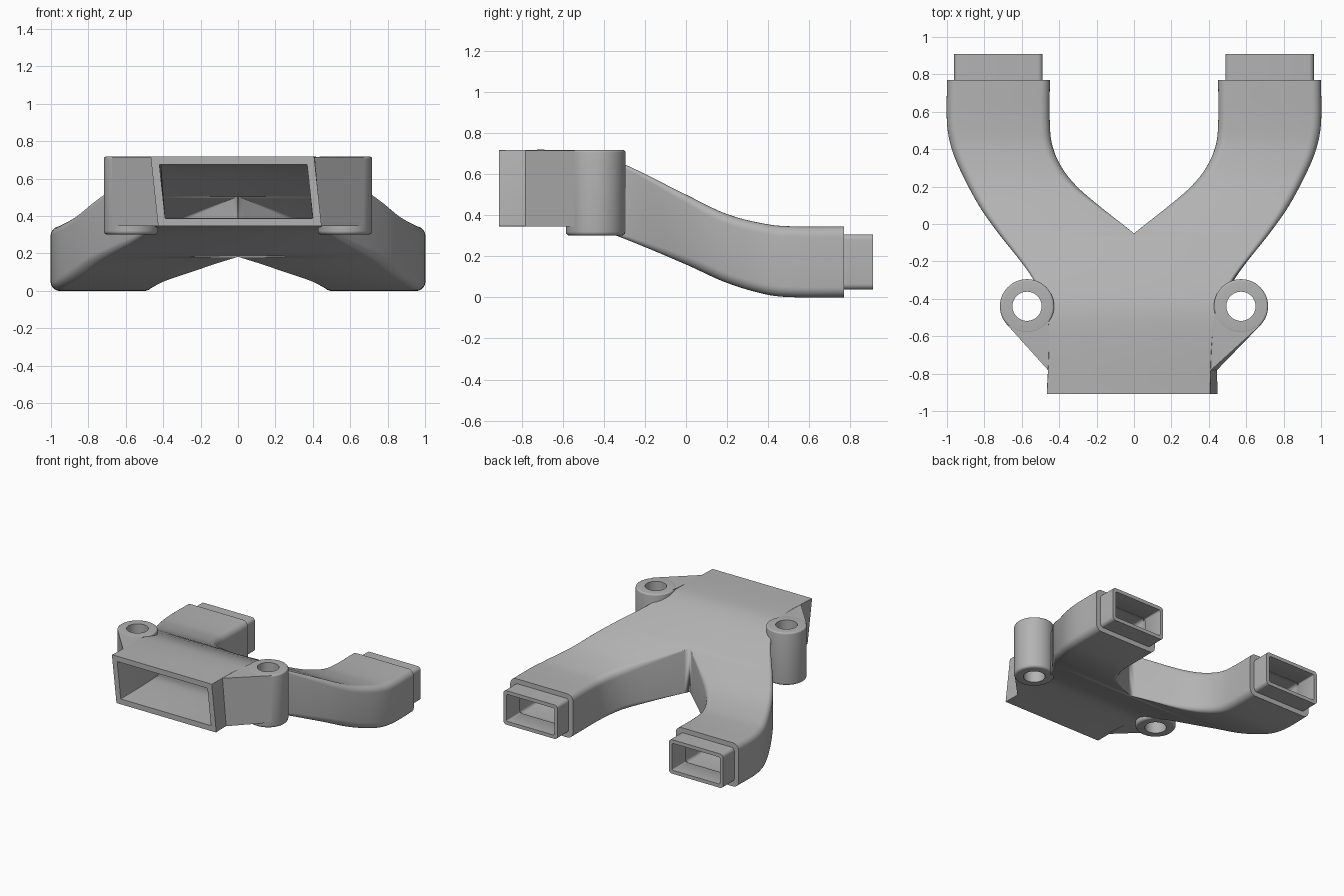
import bpy
import bmesh
import math

cube = bpy.data.objects.get("Cube")
if cube:
    bpy.data.objects.remove(cube, do_unlink=True)

grey = bpy.data.materials.new("plain_grey")
grey.use_nodes = True
COLOUR = (0.45, 0.45, 0.45, 1)
grey.diffuse_color = COLOUR
grey.node_tree.nodes["Principled BSDF"].inputs["Base Color"].default_value = COLOUR


def curve(*pts):
    """Smooth function through (position, value) points."""
    def slope(i):
        a, b = pts[max(i - 1, 0)], pts[min(i + 1, len(pts) - 1)]
        return (b[1] - a[1]) / (b[0] - a[0])

    def value(y):
        y = min(max(y, pts[0][0]), pts[-1][0])
        i = next(k for k in range(len(pts) - 1) if y <= pts[k + 1][0])
        (y0, v0), (y1, v1) = pts[i], pts[i + 1]
        h = y1 - y0
        t = (y - y0) / h
        return (v0 * (2 * t**3 - 3 * t**2 + 1) + v1 * (3 * t**2 - 2 * t**3)
                + h * slope(i) * (t**3 - 2 * t**2 + t) + h * slope(i + 1) * (t**3 - t**2))
    return value


# Plan edges and heights of the duct along its length
outer = curve((-.91, .437), (-.62, .437), (-.45, .46), (-.28, .545), (-.05, .725),
              (.1, .83), (.3, .935), (.42, .98), (.54, 1), (.77, 1), (.91, 1))
inner = curve((-.15, -.12), (-.05, 0), (.1, .19), (.2, .305), (.3, .385),
              (.42, .437), (.54, .45), (.77, .45), (.91, .45))
top = curve((-.91, .717), (-.6, .717), (-.45, .702), (-.3, .648), (0, .5),
            (.2, .405), (.4, .355), (.54, .345), (.77, .345), (.91, .345))
bottom = curve((-.91, .345), (-.6, .345), (-.45, .335), (-.3, .285), (0, .16),
               (.2, .07), (.4, .012), (.54, 0), (.77, 0), (.91, 0))
FRONT, CROTCH, IN_CROTCH, SHOULDER, END = -.91, -.05, -.092, .77, .91
WALL = .042


def ramp(y, a, b):
    return min(max((y - a) / (b - a), 0), 1)


def lean(x, y, z):
    """The inlet leans sideways, fading out before the fork."""
    s = 1 - ramp(y, FRONT, -.15)
    return x + s * (.01 - .04 * (z - .345) / .372)


def span(a, b, n):
    return [a + (b - a) * i / n for i in range(n + 1)]


def section(y, xl, xr, zb, zt, rl, rr, mids):
    """Rounded rectangle; mids adds centre points for the fork seam."""
    pts = []
    for cx, cz, r, start in ((xr, zt, rr, 0), (xl, zt, rl, 90), (xl, zb, rl, 180), (xr, zb, rr, 270)):
        sx = 1 if cx == xr else -1
        sz = 1 if cz == zt else -1
        for a in span(start, start + 90, 6):
            a = math.radians(a)
            pts.append((cx - sx * r + r * math.cos(a), y, cz - sz * r + r * math.sin(a)))
        if mids and start in (0, 180):
            pts.append((0, y, cz))
    return pts


def outer_radius(y, inset):
    return max(.004, .004 + .046 * ramp(y, -.5, .1) - inset * .6)


def body_section(y, inset):
    x = outer(y) - inset * (1 + .25 * ramp(y, -.6, -.2))
    r = outer_radius(y, inset)
    pts = section(y, -x, x, bottom(y) + inset, top(y) - inset, r, r, True)
    return [(lean(*p), p[1], p[2]) for p in pts]


def arm_section(y, inset):
    slant = 1 + .25 * (1 - ramp(y, .1, .5))
    xr = outer(y) - inset * slant
    xl = inner(y) + inset * slant
    start = IN_CROTCH if inset else CROTCH
    if y <= start:
        xl = 0
    rl = max(0, .05 - inset * .6) * ramp(y, start, .25)
    return section(y, xl, xr, bottom(y) + inset, top(y) - inset, rl, outer_radius(y, inset), False)


def loft(bm, rings):
    rows = [[bm.verts.new(p) for p in ring] for ring in rings]
    for a, b in zip(rows, rows[1:]):
        for i in range(len(a)):
            j = (i + 1) % len(a)
            bm.faces.new((a[i], a[j], b[j], b[i]))


def finish(bm, name):
    bmesh.ops.remove_doubles(bm, verts=bm.verts, dist=1e-5)
    bmesh.ops.recalc_face_normals(bm, faces=bm.faces)
    mesh = bpy.data.meshes.new(name)
    bm.to_mesh(mesh)
    bm.free()
    mesh.materials.append(grey)
    obj = bpy.data.objects.new(name, mesh)
    bpy.context.collection.objects.link(obj)
    bpy.ops.object.select_all(action='DESELECT')
    obj.select_set(True)
    bpy.context.view_layer.objects.active = obj
    bpy.ops.object.shade_smooth_by_angle(angle=math.radians(32))
    return obj


# Forked hollow duct: skin runs along the outside and back along the inside
bm = bmesh.new()
loft(bm, [body_section(y, 0) for y in span(CROTCH, FRONT, 28)]
     + [body_section(y, WALL) for y in span(FRONT, IN_CROTCH, 28)])
arm = [arm_section(y, 0) for y in span(CROTCH, SHOULDER, 32)]
arm += [arm_section(y, .038) for y in (SHOULDER, END)]
arm += [arm_section(y, .066) for y in (END, .74)]
arm += [arm_section(y, WALL) for y in span(.7, IN_CROTCH, 32)]
loft(bm, arm)
loft(bm, [[(-x, y, z) for x, y, z in ring] for ring in arm])
finish(bm, "forked_duct")

# Mounting lugs: bored boss and a web to the duct wall
BX, BY, R, HOLE, LOW, HIGH = .572, -.44, .145, .078, .3, .717
profile = [(HOLE, LOW)]
profile += [(R - .02 + .02 * math.sin(a), LOW + .02 - .02 * math.cos(a)) for a in span(0, math.pi / 2, 5)]
profile += [(R - .012 + .012 * math.cos(a), HIGH - .012 + .012 * math.sin(a)) for a in span(0, math.pi / 2, 5)]
profile += [(HOLE, HIGH), (HOLE, LOW)]
tangent = R * math.sqrt(.5)
web = [(BX + tangent, BY - tangent), (.42, -.797), (.45, -.42), (.475, -.5), (.57, -.55)]

for side, label in ((1, "left"), (-1, "right")):
    bm = bmesh.new()
    loft(bm, [[(side * BX + r * math.cos(a), BY + r * math.sin(a), z)
               for a in span(0, math.tau, 56)[:-1]] for r, z in profile])
    finish(bm, label + "_boss")

    bm = bmesh.new()
    rings = []
    for z in (.345, HIGH - .001):
        ring = []
        for i, (x, y) in enumerate(web):
            wx = side * x
            ring.append((lean(wx, y, z) if i in (1, 2) else wx, y, z))
        rings.append(ring)
    loft(bm, rings)
    bm.verts.ensure_lookup_table()
    n = len(web)
    bm.faces.new(bm.verts[:n])
    bm.faces.new(bm.verts[n:])
    finish(bm, label + "_web")
